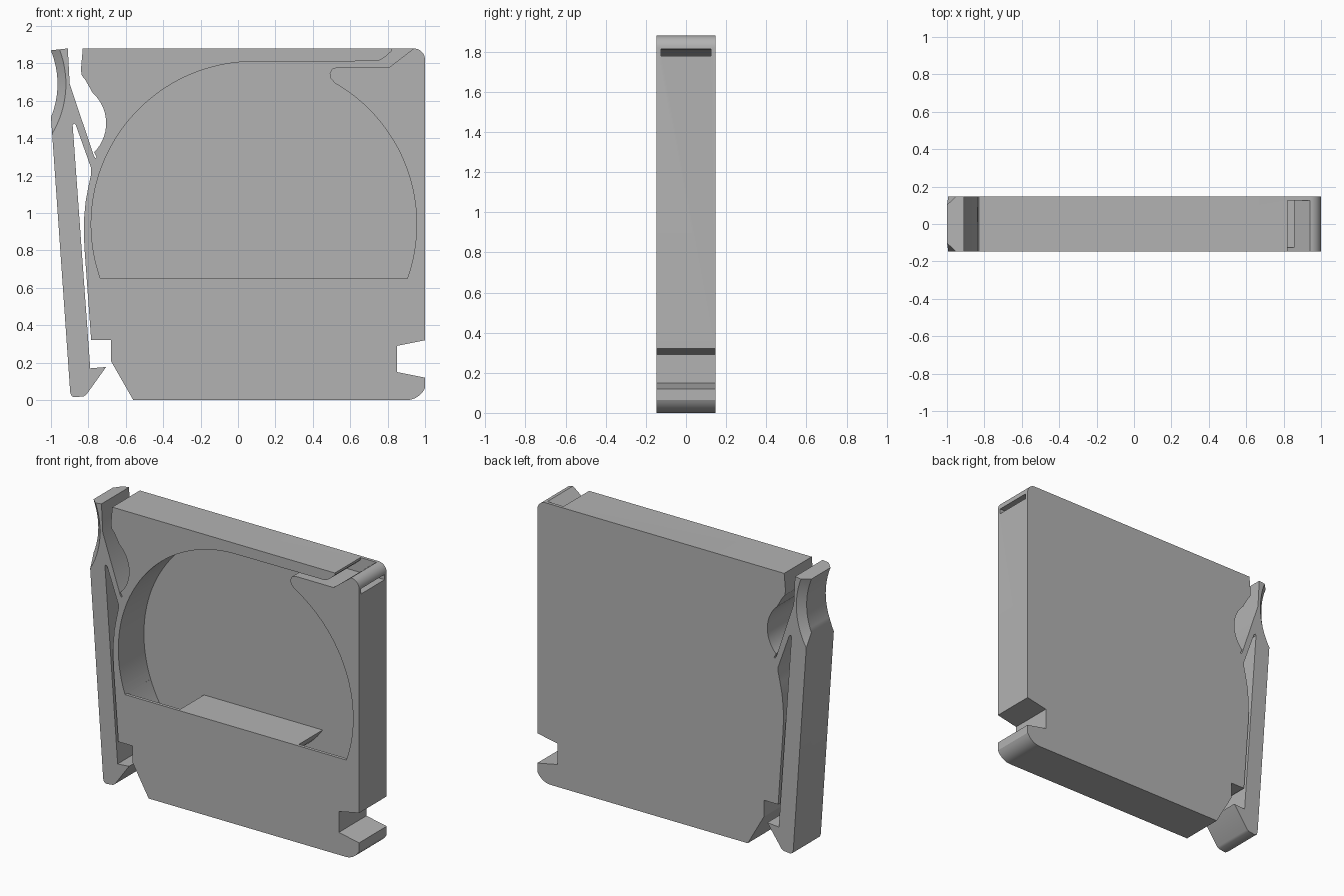
import bpy, bmesh
from math import cos, sin, radians, pi
from mathutils import Matrix

cube = bpy.data.objects.get("Cube")
if cube:
    bpy.data.objects.remove(cube)

HALF = 0.146          # half thickness of the case
INNER = 0.125         # half thickness of the hollow inside
CX, CZ, R = 0.085, 0.94, 0.87   # round chamber

grey = bpy.data.materials.new("plain grey")
grey.use_nodes = True
colour = (0.45, 0.45, 0.45, 1)
grey.diffuse_color = colour
grey.node_tree.nodes["Principled BSDF"].inputs["Base Color"].default_value = colour


def arc(cx, cz, r, start, end, steps):
    """Points along an arc in the x-z plane, angles in degrees."""
    angles = [radians(start + (end - start) * i / steps) for i in range(steps + 1)]
    return [(cx + r * cos(a), cz + r * sin(a)) for a in angles]


def finish(name, bm):
    bmesh.ops.recalc_face_normals(bm, faces=bm.faces)
    mesh = bpy.data.meshes.new(name)
    bm.to_mesh(mesh)
    bm.free()
    mesh.materials.append(grey)
    ob = bpy.data.objects.new(name, mesh)
    bpy.context.collection.objects.link(ob)
    return ob


def plate(name, outline, y0, y1):
    """Extrude an x-z outline from y0 to y1."""
    bm = bmesh.new()
    face = bm.faces.new([bm.verts.new((x, y0, z)) for x, z in outline])
    new = bmesh.ops.extrude_face_region(bm, geom=[face])["geom"]
    verts = [v for v in new if isinstance(v, bmesh.types.BMVert)]
    bmesh.ops.translate(bm, verts=verts, vec=(0, y1 - y0, 0))
    return finish(name, bm)


def lathe(name, cx, cz, rings, steps):
    """Closed solid turned about a y axis; rings are (radius, y)."""
    bm = bmesh.new()
    loops = []
    for r, y in rings:
        loops.append([bm.verts.new((x, y, z)) for x, z in arc(cx, cz, r, 0, 360, steps)[:-1]])
    for a, b in zip(loops, loops[1:]):
        for i in range(steps):
            j = (i + 1) % steps
            bm.faces.new((a[i], a[j], b[j], b[i]))
    bm.faces.new(loops[0])
    bm.faces.new(loops[-1])
    return finish(name, bm)


def cut(target, cutter):
    mod = target.modifiers.new("cut", "BOOLEAN")
    mod.operation, mod.solver, mod.object = "DIFFERENCE", "EXACT", cutter
    bpy.context.view_layer.objects.active = target
    bpy.ops.object.modifier_apply(modifier=mod.name)
    bpy.data.objects.remove(cutter)


# Case and springy side latch share one outline
outline = [(-0.56, 0)]
outline += arc(0.9, 0.11, 0.11, -90, -25, 8) + [(1, 0.12)]
outline += [(0.85, 0.15), (0.85, 0.29), (1, 0.32)]
outline += arc(0.94, 1.82, 0.06, 0, 90, 8)
# finger gap beside the latch
outline += [(-0.83, 1.88), (-0.84, 1.765), (-0.835, 1.735), (-0.815, 1.71)]
outline += arc(-0.925, 1.48, 0.22, 48, -45, 14)
outline += [(-0.755, 1.297), (-0.763, 1.295), (-0.77, 1.305)]
# latch: top, outer side, hooked foot, inner side
outline += [(-0.9, 1.69), (-0.91, 1.88), (-1, 1.87), (-1, 1.515)]
outline += [(-0.897, 0.04), (-0.89, 0.022), (-0.875, 0.015), (-0.825, 0.02), (-0.81, 0.03)]
outline += [(-0.705, 0.177), (-0.79, 0.17)]
outline += [(-0.884, 1.47), (-0.878, 1.479), (-0.868, 1.473)]
# case edge facing the latch
outline += [(-0.785, 1.24), (-0.785, 1.21)]
outline += [(-0.8, 1.14), (-0.815, 1.06), (-0.823, 0.97), (-0.824, 0.88), (-0.82, 0.8)]
outline += [(-0.785, 0.32), (-0.68, 0.32), (-0.68, 0.21)]
case = plate("case_with_latch", outline, -HALF, HALF)

# Open chamber with its exit channel at the top corner
chamber = arc(CX, CZ, R, -19.5, 60, 32)
chamber += [(0.495, 1.72), (0.49, 1.745), (0.502, 1.77), (0.53, 1.78), (0.81, 1.78)]
chamber += [(0.94, 1.88), (0.94, 1.95), (0.82, 1.95), (0.82, 1.865)]
chamber += [(0.787, 1.835), (0.765, 1.82), (0.74, 1.812)]
chamber += arc(CX, CZ, R, 90, 199.5, 44)
cut(case, plate("chamber_cutter", chamber, -0.3, INNER))

# Ring shaped pocket running down behind the front wall, around a half hub
pocket = arc(CX, CZ, R, 196, 344, 56) + arc(0.1, CZ, 0.527, -28, -152, 40)
cut(case, plate("pocket_cutter", pocket, -INNER, INNER))

# Exit slot through the side wall
slot = [(0.76, 1.78), (1.1, 1.78), (1.1, 1.815), (0.76, 1.815)]
cut(case, plate("slot_cutter", slot, -INNER, INNER))

# Concave thumb grip on the latch with flared edges
rings = [(0.615, -0.246), (0.47, -0.101), (0.47, 0.101), (0.615, 0.246)]
cut(case, lathe("grip_cutter", -1.435, 1.69, rings, 96))

bpy.ops.object.select_all(action="DESELECT")
case.select_set(True)
bpy.context.view_layer.objects.active = case
bpy.ops.object.shade_smooth_by_angle(angle=radians(28))
